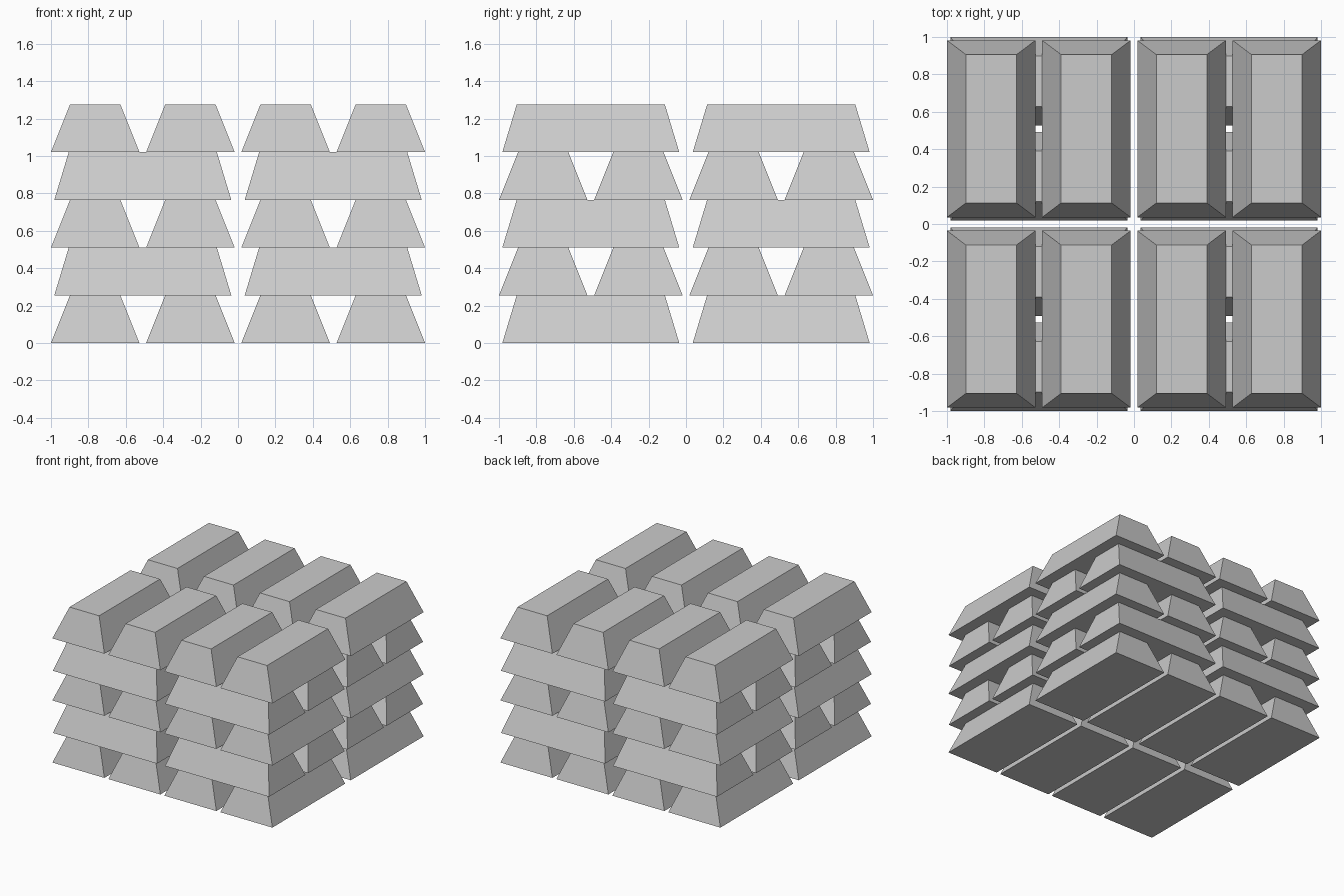
import bpy
import bmesh
from math import pi

if "Cube" in bpy.data.objects:
    bpy.data.objects.remove(bpy.data.objects["Cube"])

WIDTH, LENGTH, HEIGHT = 0.473, 0.946, 0.255   # bar footprint and height
INSET_W, INSET_L = 0.102, 0.077               # taper of the sides and ends
STACK, PAIR = 0.509, 0.2545                   # stack centre, bar offset in a pair


def bar_mesh():
    """Tapered ingot, long axis along y, base at z = 0."""
    bm = bmesh.new()
    bmesh.ops.create_cube(bm, size=1)
    for v in bm.verts:
        top = v.co.z > 0
        w = WIDTH - 2 * INSET_W * top
        l = LENGTH - 2 * INSET_L * top
        v.co = (v.co.x * w, v.co.y * l, HEIGHT * top)
    mesh = bpy.data.meshes.new("ingot")
    bm.to_mesh(mesh)
    bm.free()
    return mesh


ingot = bar_mesh()

# Four stacks, five layers each, pairs of bars turned 90 degrees every layer
for sx in (-1, 1):
    for sy in (-1, 1):
        for layer in range(5):
            for side in (-1, 1):
                turned = layer % 2 == 1
                x, y = sx * STACK, sy * STACK
                if turned:
                    y += side * PAIR
                else:
                    x += side * PAIR
                bar = bpy.data.objects.new(f"ingot_layer_{layer + 1}", ingot)
                bar.location = (x, y, layer * HEIGHT)
                bar.rotation_euler.z = pi / 2 if turned else 0
                bpy.context.collection.objects.link(bar)
